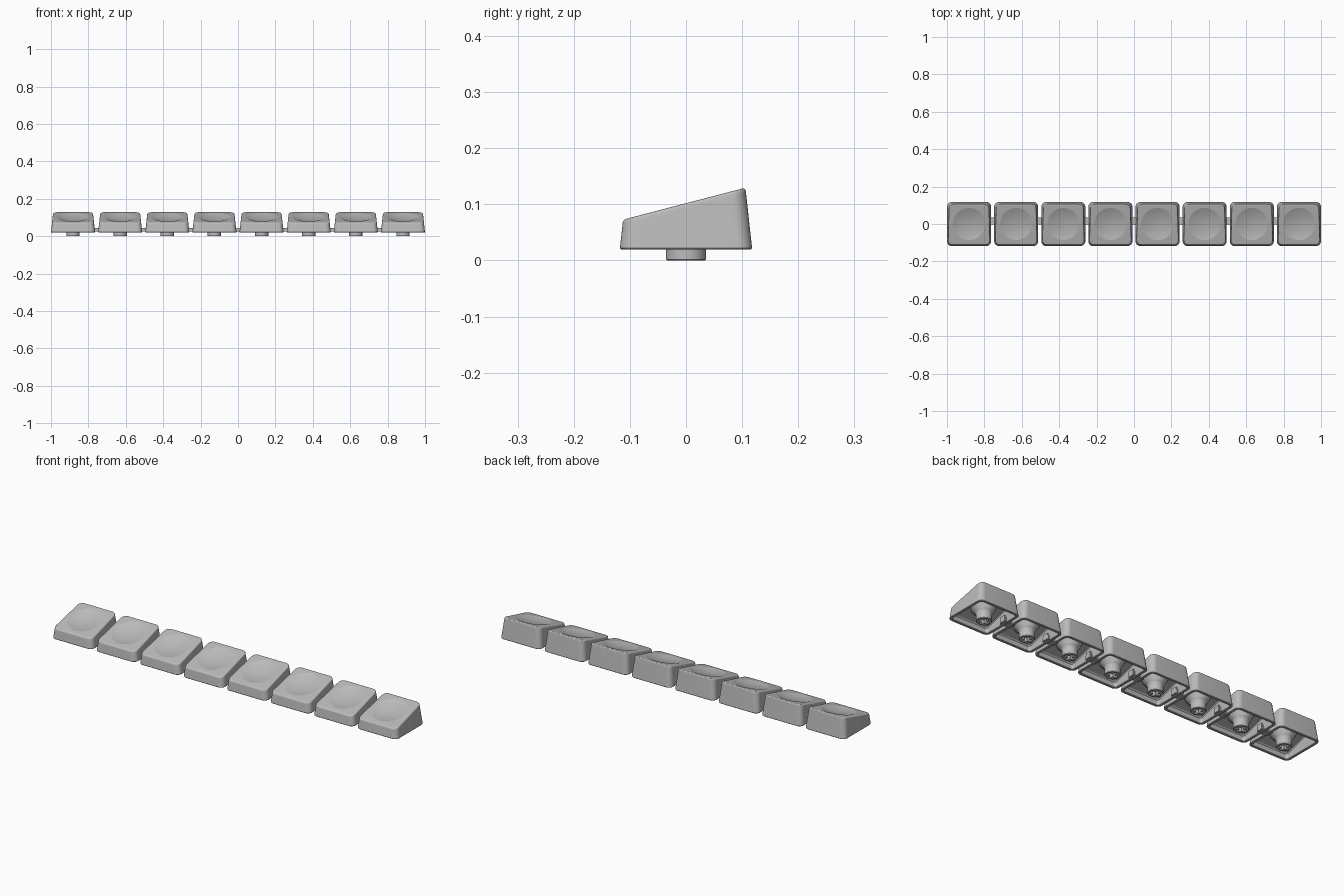
import bpy, bmesh, math
from mathutils import Matrix, Vector

if "Cube" in bpy.data.objects:
    bpy.data.objects.remove(bpy.data.objects["Cube"])

COUNT, PITCH = 8, 0.252
BASE_Z, HALF, TAPER, CORNER = 0.02, 0.118, 0.11, 0.026
MID_Z, SLOPE = 0.102, 0.26          # tilted top plane
STEPS = 9                           # points per corner
DISH_R, DISH_DEPTH = 0.086, 0.013
FILLET, WALL = 0.006, 0.014

grey = bpy.data.materials.new("plastic_grey")
grey.use_nodes = True
colour = (0.5, 0.5, 0.5, 1)
grey.diffuse_color = colour
grey.node_tree.nodes["Principled BSDF"].inputs["Base Color"].default_value = colour


def tilted(drop):
    return lambda y: MID_Z + SLOPE * y - drop


def level(z):
    return lambda y: z


def wall_ring(height, inset=0.0):
    """Rounded square following the tapered walls at a given height rule."""
    ring = []
    for q in range(4):
        for i in range(STEPS):
            a = math.pi / 2 * (q + i / (STEPS - 1))
            sx = 1 if q in (0, 3) else -1
            sy = 1 if q < 2 else -1
            r = max(CORNER - inset, 0.01)
            z = height(0)
            for _ in range(5):
                h = HALF - TAPER * (z - BASE_Z) - inset
                x = sx * (h - r) + r * math.cos(a)
                y = sy * (h - r) + r * math.sin(a)
                z = height(y)
            ring.append(Vector((x, y, z)))
    return ring


def circle_ring(radius, height):
    ring = []
    n = 4 * STEPS
    for i in range(n):
        a = 2 * math.pi * (i + 0.5) / n
        x, y = radius * math.cos(a), radius * math.sin(a)
        ring.append(Vector((x, y, height(y))))
    return ring


def add_box(bm, size, centre):
    m = Matrix.Translation(centre) @ Matrix.Diagonal((*size, 1))
    bmesh.ops.create_cube(bm, size=1, matrix=m)


def make_object(name, bm):
    bmesh.ops.recalc_face_normals(bm, faces=bm.faces)
    mesh = bpy.data.meshes.new(name)
    bm.to_mesh(mesh)
    bm.free()
    mesh.materials.append(grey)
    obj = bpy.data.objects.new(name, mesh)
    bpy.context.collection.objects.link(obj)
    return obj


# Dished top, from the centre outwards
rings = []
sphere_r = (DISH_R ** 2 + DISH_DEPTH ** 2) / (2 * DISH_DEPTH)
for k in range(1, 8):
    r = DISH_R * k / 7
    drop = math.sqrt(sphere_r ** 2 - r ** 2) - (sphere_r - DISH_DEPTH)
    rings.append(circle_ring(r, tilted(drop)))

# Rounded top edge and outer walls
rings.append(wall_ring(tilted(0), 0.01))
for k in range(8):
    a = math.pi / 2 * (1 - k / 7)
    rings.append(wall_ring(tilted(FILLET * (1 - math.sin(a))), FILLET * (1 - math.cos(a))))
rings.append(wall_ring(tilted(0.012)))
rings.append(wall_ring(level(BASE_Z + 0.002)))
rings.append(wall_ring(level(BASE_Z), 0.002))

# Hollow inside and roof
rings.append(wall_ring(level(BASE_Z), WALL - 0.002))
rings.append(wall_ring(level(BASE_Z + 0.002), WALL))
rings.append(wall_ring(tilted(0.032), WALL))
rings.append(wall_ring(tilted(0.028), WALL + 0.004))

# Flared stem hanging from the roof
rings.append(circle_ring(0.06, tilted(0.028)))
for r, z in ((0.045, 0.05), (0.039, 0.042), (0.036, 0.033), (0.036, 0.002), (0.034, 0)):
    rings.append(circle_ring(r, level(z)))

bm = bmesh.new()
loops = [[bm.verts.new(p) for p in ring] for ring in rings]
for a, b in zip(loops, loops[1:]):
    for i in range(len(a)):
        j = (i + 1) % len(a)
        bm.faces.new((a[i], a[j], b[j], b[i]))
centre = bm.verts.new((0, 0, MID_Z - DISH_DEPTH))
for i in range(len(loops[0])):
    bm.faces.new((centre, loops[0][i], loops[0][(i + 1) % len(loops[0])]))
bm.faces.new(loops[-1])
first = make_object("keycap_1", bm)

# Cross-shaped socket cut into the stem
cutters = []
for size in ((0.052, 0.016, 0.09), (0.016, 0.052, 0.09)):
    bm = bmesh.new()
    add_box(bm, size, (0, 0, 0))
    cutter = make_object("socket_cutter", bm)
    cutter.hide_render = True
    cutters.append(cutter)
    mod = first.modifiers.new("socket", 'BOOLEAN')
    mod.operation, mod.solver, mod.object = 'DIFFERENCE', 'EXACT', cutter
bpy.context.view_layer.update()
cut = bpy.data.meshes.new_from_object(first.evaluated_get(bpy.context.evaluated_depsgraph_get()))
first.modifiers.clear()
first.data = cut
for cutter in cutters:
    bpy.data.objects.remove(cutter)

for o in bpy.context.selected_objects:
    o.select_set(False)
first.select_set(True)
bpy.context.view_layer.objects.active = first
bpy.ops.object.shade_smooth_by_angle(angle=math.radians(14))

# Row of identical keycaps
start = -PITCH * (COUNT - 1) / 2
first.location.x = start
for i in range(1, COUNT):
    cap = bpy.data.objects.new(f"keycap_{i + 1}", first.data)
    cap.location.x = start + PITCH * i
    bpy.context.collection.objects.link(cap)

# Bridges through the side walls, with a tab at each end
bm = bmesh.new()
add_box(bm, (0.06, 0.04, 0.02), (0, 0.016, 0.034))
for side in (-1, 1):
    add_box(bm, (0.008, 0.03, 0.03), (side * 0.028, 0.016, 0.041))
bridge = make_object("bridge_1", bm)
bridge.location.x = start + PITCH / 2
for i in range(1, COUNT - 1):
    link = bpy.data.objects.new(f"bridge_{i + 1}", bridge.data)
    link.location.x = start + PITCH * (i + 0.5)
    bpy.context.collection.objects.link(link)
